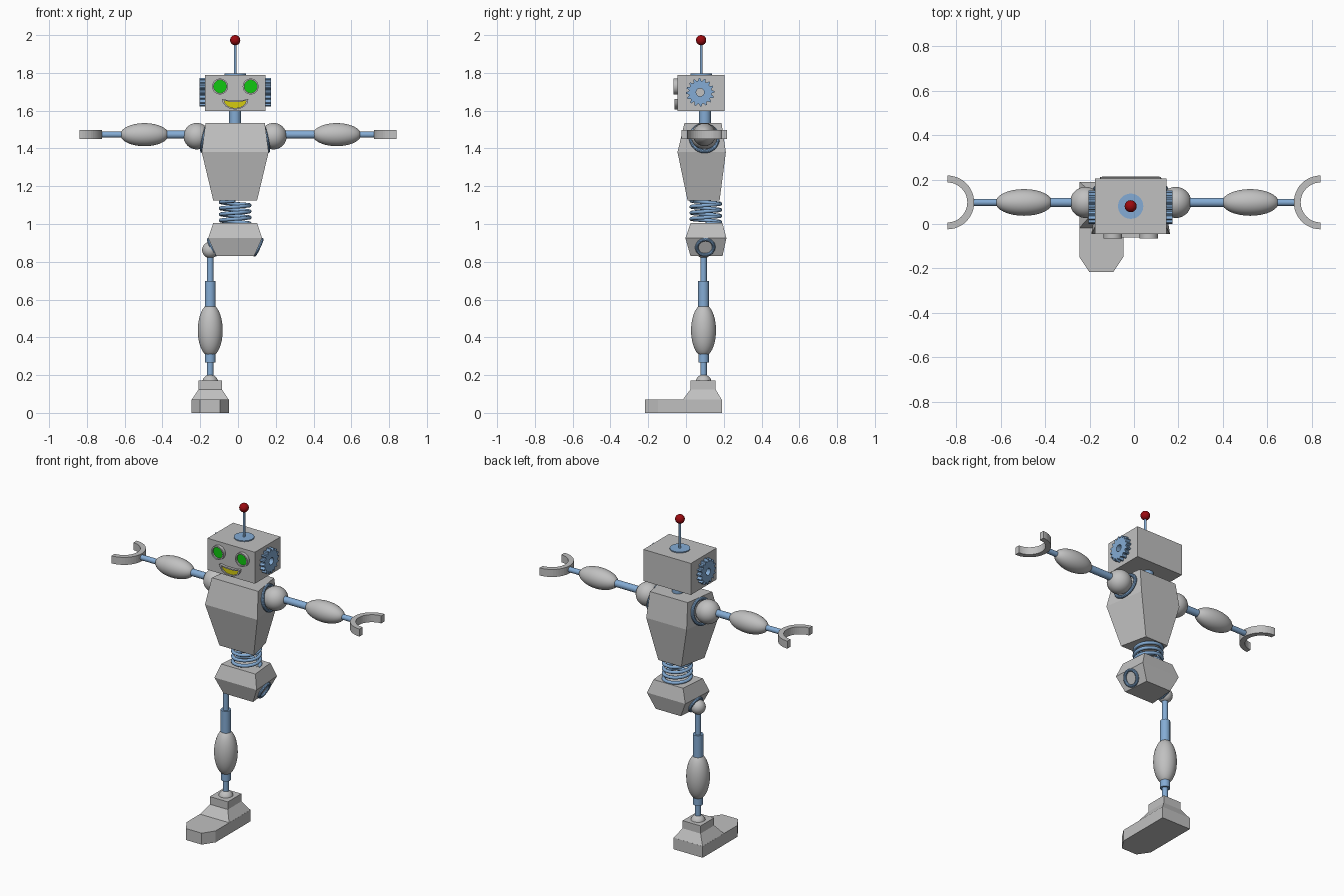
import bpy, bmesh, math
from mathutils import Vector

cube = bpy.data.objects.get("Cube")
if cube:
    bpy.data.objects.remove(cube, do_unlink=True)


def material(name, rgb):
    m = bpy.data.materials.new(name)
    m.use_nodes = True
    m.diffuse_color = (*rgb, 1)
    m.node_tree.nodes["Principled BSDF"].inputs["Base Color"].default_value = (*rgb, 1)
    return m


GREY = material("grey metal", (0.53, 0.53, 0.53))
BLUE = material("blue metal", (0.23, 0.41, 0.66))
GREEN = material("green eye", (0.005, 0.58, 0.005))
YELLOW = material("yellow mouth", (0.66, 0.6, 0.005))
RED = material("red bulb", (0.33, 0.003, 0.005))

CX = -0.015   # body centre line
AY = 0.097    # depth of arms and joints


def finish(name, bm, mat, smooth=True):
    bmesh.ops.recalc_face_normals(bm, faces=bm.faces)
    mesh = bpy.data.meshes.new(name)
    bm.to_mesh(mesh)
    bm.free()
    mesh.materials.append(mat)
    obj = bpy.data.objects.new(name, mesh)
    bpy.context.collection.objects.link(obj)
    if smooth:
        bpy.ops.object.select_all(action="DESELECT")
        obj.select_set(True)
        bpy.context.view_layer.objects.active = obj
        bpy.ops.object.shade_smooth_by_angle(angle=math.radians(35))
    return obj


def ball(name, centre, radii, mat):
    bm = bmesh.new()
    bmesh.ops.create_uvsphere(bm, u_segments=32, v_segments=20, radius=1)
    bmesh.ops.scale(bm, vec=radii, verts=bm.verts)
    bmesh.ops.translate(bm, vec=centre, verts=bm.verts)
    return finish(name, bm, mat)


def rod(name, a, b, r, mat):
    a, b = Vector(a), Vector(b)
    bm = bmesh.new()
    bmesh.ops.create_cone(bm, cap_ends=True, segments=28, radius1=r, radius2=r, depth=(b - a).length)
    obj = finish(name, bm, mat)
    obj.location = (a + b) / 2
    obj.rotation_euler = (b - a).to_track_quat("Z", "Y").to_euler()
    return obj


def loft(name, rings, mat):
    """Closed flat-faced solid through rings of equal point count."""
    bm = bmesh.new()
    loops = [[bm.verts.new(p) for p in ring] for ring in rings]
    n = len(loops[0])
    for lo, hi in zip(loops, loops[1:]):
        for i in range(n):
            bm.faces.new((lo[i], lo[(i + 1) % n], hi[(i + 1) % n], hi[i]))
    bm.faces.new(loops[0][::-1])
    bm.faces.new(loops[-1])
    return finish(name, bm, mat, False)


def tube(name, outer, inner, mat):
    """Solid band between two matching closed outlines; each is (near, far)."""
    bm = bmesh.new()
    loops = [[bm.verts.new(p) for p in pts] for pts in (outer[0], outer[1], inner[1], inner[0])]
    n = len(loops[0])
    for k in range(4):
        a, b = loops[k], loops[(k + 1) % 4]
        for i in range(n):
            j = (i + 1) % n
            bm.faces.new((a[i], a[j], b[j], b[i]))
    return finish(name, bm, mat)


def quad(x, y0, y1, z, front, back):
    return [(x - front, y0, z), (x + front, y0, z), (x + back, y1, z), (x - back, y1, z)]


def ring(name, centre, normal, major, minor):
    """Torus facing along the normal."""
    bm = bmesh.new()
    grid = []
    for i in range(36):
        a = math.tau * i / 36
        row = []
        for j in range(10):
            b = math.tau * j / 10
            r = major + minor * math.cos(b)
            row.append(bm.verts.new((r * math.cos(a), r * math.sin(a), minor * math.sin(b))))
        grid.append(row)
    for i in range(36):
        for j in range(10):
            k, m = (i + 1) % 36, (j + 1) % 10
            bm.faces.new((grid[i][j], grid[k][j], grid[k][m], grid[i][m]))
    obj = finish(name, bm, BLUE)
    obj.location = centre
    obj.rotation_euler = Vector(normal).to_track_quat("Z", "Y").to_euler()


# Head, neck and antenna
HY = 0.08
loft("head", [quad(CX, -0.045, 0.204, z, 0.161, 0.161) for z in (1.597, 1.79)], GREY)
neck = rod("neck", (CX, 0.1, 1.5), (CX, 0.1, 1.6), 0.032, BLUE)
rod("antenna_base", (CX, HY, 1.785), (CX, HY, 1.796), 0.057, BLUE)
rod("antenna_rod", (CX, HY, 1.79), (CX, HY, 1.97), 0.007, BLUE)
ball("antenna_bulb", (CX, HY, 1.973), (0.027,) * 3, RED)


# Eyes: grey rims with recessed green lenses
def disc_outline(x, y, z, r, n=32):
    return [(x + r * math.cos(math.tau * i / n), y, z + r * math.sin(math.tau * i / n)) for i in range(n)]


for side, x in (("right", -0.095), ("left", 0.067)):
    rims = [[disc_outline(x, y, 1.728, r) for y in (-0.065, -0.04)] for r in (0.042, 0.034)]
    tube(side + "_eye_rim", *rims, GREY)
    rod(side + "_eye_lens", (x, -0.04, 1.728), (x, -0.054, 1.728), 0.035, GREEN)


# Mouth: smile-shaped rim with a recessed yellow plate
def smile(y, w, top, low):
    pts = [(CX + w * math.cos(a), y, top + (low - top) * math.sin(a))
           for a in (math.pi * i / 8 for i in range(9))]
    return pts + [(CX - w * 0.45, y, top - 0.006), (CX + w * 0.45, y, top - 0.006)]


tube("mouth_rim", [smile(y, 0.07, 1.661, 1.606) for y in (-0.061, -0.04)],
     [smile(y, 0.058, 1.653, 1.614) for y in (-0.061, -0.04)], GREY)
loft("mouth_plate", [smile(y, 0.06, 1.654, 1.613) for y in (-0.053, -0.04)], YELLOW)


# Gear ears with a round hole
def gear(x, teeth=16):
    out, hole = [], []
    for i in range(teeth * 4):
        a = math.tau * i / (teeth * 4)
        r = 0.075 if i % 4 < 2 else 0.061
        out.append((x, 0.075 + r * math.cos(a), 1.697 + r * math.sin(a)))
        hole.append((x, 0.075 + 0.021 * math.cos(a), 1.697 + 0.021 * math.sin(a)))
    return out, hole


for side, s in (("right", -1), ("left", 1)):
    near, far = gear(CX + s * 0.16), gear(CX + s * 0.189)
    tube(side + "_ear_gear", (near[0], far[0]), (near[1], far[1]), BLUE)

# Torso and pelvis, narrower towards the back
loft("torso", [quad(CX, 0.008, 0.178, 1.125, 0.116, 0.078),
               quad(CX, -0.045, 0.211, 1.38, 0.177, 0.137),
               quad(CX, -0.008, 0.188, 1.535, 0.157, 0.128)], GREY)
loft("pelvis", [quad(CX, 0.024, 0.193, 0.83, 0.1, 0.085),
                quad(CX, -0.003, 0.214, 0.925, 0.143, 0.13),
                quad(CX, 0.024, 0.193, 1.005, 0.116, 0.1)], GREY)

# Waist spring
curve = bpy.data.curves.new("waist_spring", "CURVE")
curve.dimensions = "3D"
curve.bevel_depth = 0.01
curve.bevel_resolution = 2
spline = curve.splines.new("POLY")
STEPS, TURNS = 112, 3.75
spline.points.add(STEPS)
for i, p in enumerate(spline.points):
    t = i / STEPS
    a = math.tau * TURNS * t
    p.co = (CX + 0.077 * math.cos(a), 0.105 + 0.077 * math.sin(a), 1.003 + 0.12 * t, 1)
spline.use_smooth = True
curve.materials.append(BLUE)
bpy.context.collection.objects.link(bpy.data.objects.new("waist_spring", curve))


# Arms with half-ring claws
def claw(s, r, z):
    return [(s * (0.84 - r * math.cos(a)), AY + r * math.sin(a), z)
            for a in (math.pi * (i / 24 - 0.5) for i in range(25))]


for side, s, bulge in (("right", -1, -0.495), ("left", 1, 0.523)):
    shoulder = CX + s * 0.203
    ring(side + "_shoulder_ring", (CX + s * 0.158, AY, 1.455), (s, 0.12, 0.22), 0.072, 0.01)
    ball(side + "_shoulder_ball", (shoulder, AY, 1.465), (0.07,) * 3, GREY)
    rod(side + "_upper_arm", (shoulder, AY, 1.473), (bulge, AY, 1.473), 0.021, BLUE)
    ball(side + "_forearm", (bulge, AY, 1.473), (0.128, 0.06, 0.061), GREY)
    rod(side + "_wrist", (bulge, AY, 1.473), (s * 0.735, AY, 1.473), 0.016, BLUE)
    loft(side + "_claw", [claw(s, 0.121, z) + claw(s, 0.09, z)[::-1] for z in (1.451, 1.497)], GREY)
    ring(side + "_hip_ring", (CX + s * 0.122, 0.102, 0.877), (s, 0.08, -0.47), 0.045, 0.009)

# Single leg on the right
LX, LY = -0.147, 0.093
ball("hip_ball", (LX, LY, 0.862), (0.043,) * 3, GREY)
for name, low, high, r in (("thigh_rod", 0.69, 0.86, 0.017), ("thigh_sleeve", 0.5, 0.697, 0.029),
                           ("shin_sleeve", 0.267, 0.4, 0.028), ("shin_rod", 0.18, 0.27, 0.017)):
    rod(name, (LX, LY, low), (LX, LY, high), r, BLUE)
ball("shin_bulge", (LX, LY, 0.437), (0.066, 0.066, 0.14), GREY)
ball("ankle_ball", (LX, LY, 0.161), (0.042,) * 3, GREY)

# Foot: ankle block, flared instep and sole with chamfered toe
loft("ankle_block", [quad(LX, 0.024, 0.156, z, 0.061, 0.061) for z in (0.125, 0.172)], GREY)
loft("instep", [quad(LX, -0.018, 0.19, 0.069, 0.099, 0.099),
                quad(LX, 0.024, 0.156, 0.125, 0.061, 0.061)], GREY)
sole = [(-0.099, 0.19), (-0.099, -0.148), (-0.053, -0.217), (0.053, -0.217), (0.099, -0.148), (0.099, 0.19)]
loft("sole", [[(LX + x, y, z) for x, y in sole] for z in (0, 0.07)], GREY)
